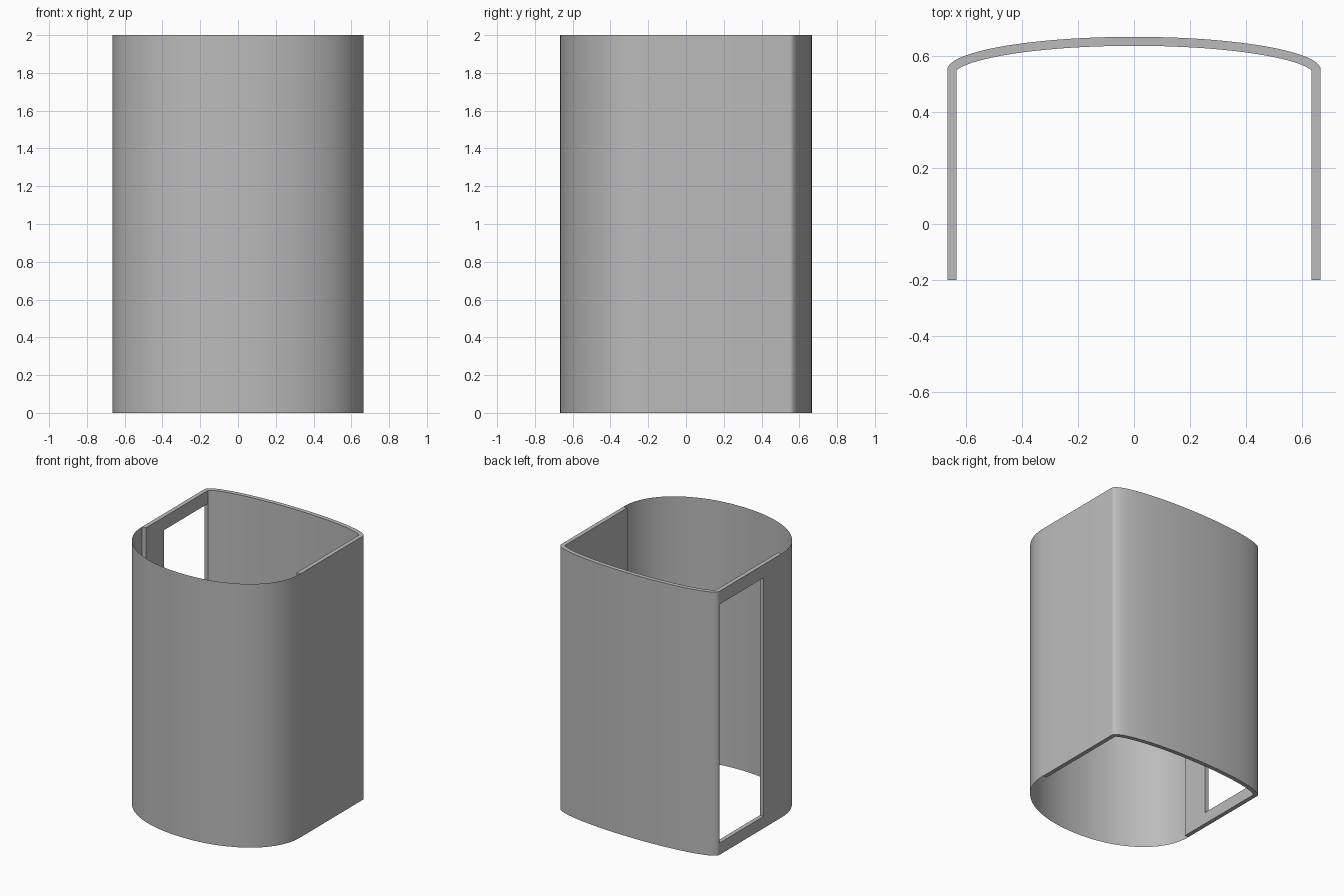
import bpy, bmesh
from math import sin, cos, pi

cube = bpy.data.objects.get("Cube")
if cube:
    bpy.data.objects.remove(cube)

HEIGHT, HALF = 2.0, 0.665
WALL_FRONT, WALL_BACK = -0.2, 0.55      # ends of the straight side walls
DOOR_FRONT, SILL, LINTEL = 0.02, 0.09, 1.9
THICKNESS = 0.032

grey = bpy.data.materials.new("plain_grey")
grey.use_nodes = True
grey.diffuse_color = (0.5, 0.5, 0.5, 1)
grey.node_tree.nodes["Principled BSDF"].inputs["Base Color"].default_value = (0.5, 0.5, 0.5, 1)


def arc(y0, depth, power, steps):
    """Half superellipse from the +x side to the -x side."""
    pts = []
    for i in range(steps + 1):
        a = pi * i / steps
        c, s = cos(a), max(sin(a), 0)
        x = HALF * abs(c) ** (2 / power) * (1 if c > 0 else -1)
        pts.append((x, y0 + depth * s ** (2 / power)))
    return pts


def sheet(name, path, levels, opening=None):
    """Upright sheet along a plan path, with faces inside the opening left out."""
    bm = bmesh.new()
    rows = [[bm.verts.new((x, y, z)) for x, y in path] for z in levels]
    for low, high in zip(rows, rows[1:]):
        for i in range(len(path) - 1):
            quad = (low[i], low[i + 1], high[i + 1], high[i])
            mid = sum((v.co for v in quad), quad[0].co * 0) / 4
            if not (opening and opening(mid)):
                bm.faces.new(quad)
    mesh = bpy.data.meshes.new(name)
    bm.to_mesh(mesh)
    bm.free()
    mesh.materials.append(grey)
    obj = bpy.data.objects.new(name, mesh)
    bpy.context.collection.objects.link(obj)
    return obj


def activate(obj):
    bpy.ops.object.select_all(action='DESELECT')
    obj.select_set(True)
    bpy.context.view_layer.objects.active = obj


# Thick back shell with straight sides and a doorway in one side
path = [(HALF, WALL_FRONT)] + arc(WALL_BACK, 0.117, 2, 64)
path += [(-HALF, DOOR_FRONT), (-HALF, WALL_FRONT)]
shell = sheet("back_shell", path, (0, SILL, LINTEL, HEIGHT),
              lambda p: p.x < -HALF + 0.0005 and DOOR_FRONT < p.y < WALL_BACK - 0.01
              and SILL < p.z < LINTEL)
activate(shell)
solid = shell.modifiers.new("thickness", 'SOLIDIFY')
solid.thickness = THICKNESS
solid.offset = -1
solid.use_even_offset = True
bpy.ops.object.modifier_apply(modifier=solid.name)
bpy.ops.object.shade_smooth_by_angle(angle=0.6)

# Thin curved front sheet
front = sheet("front_sheet", arc(WALL_FRONT, -0.467, 2.1, 64)[::-1], (0, HEIGHT))
activate(front)
bpy.ops.object.shade_smooth_by_angle(angle=0.6)
